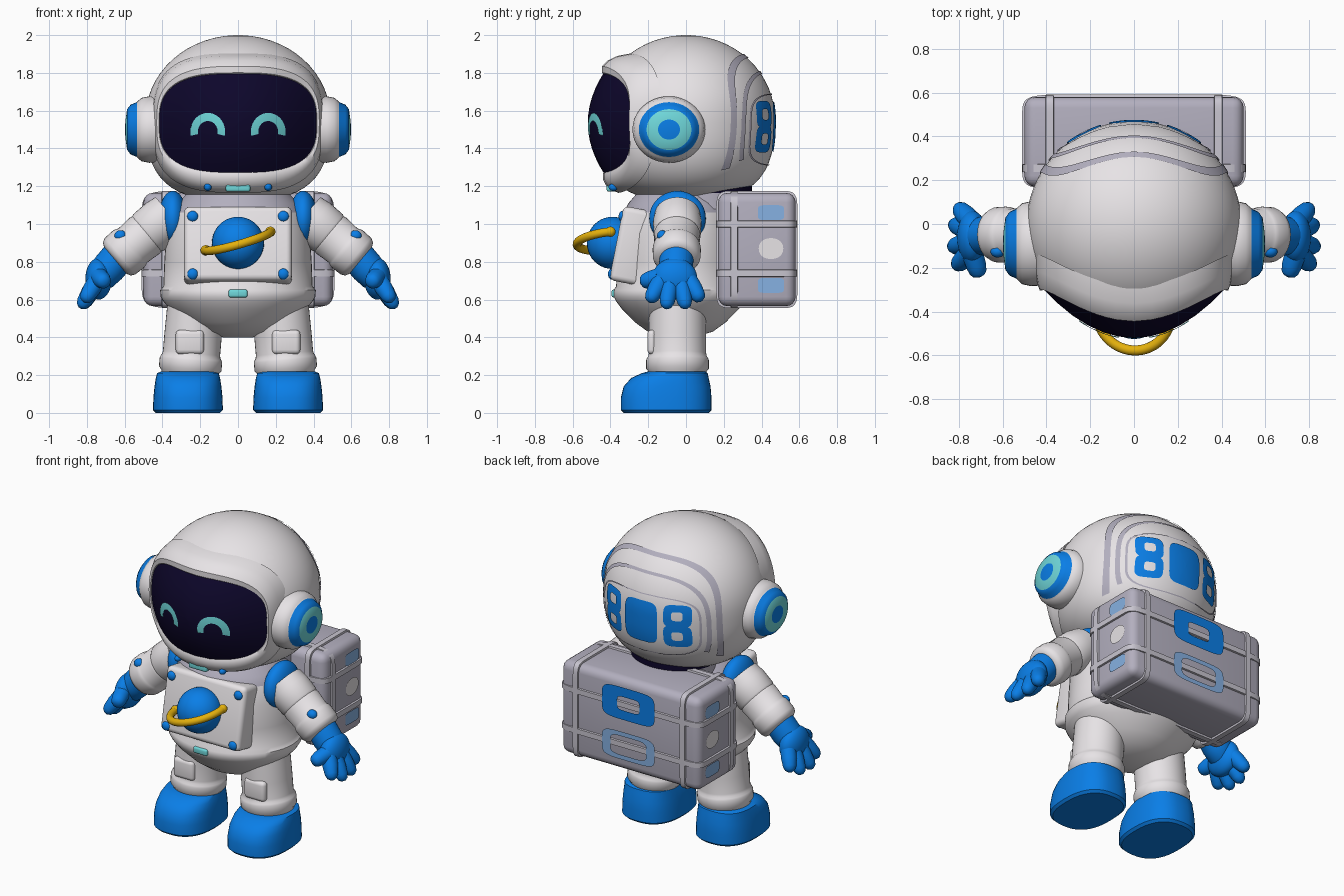
import bpy, bmesh
from math import sin, cos, radians, copysign, sqrt
from mathutils import Vector, Matrix

cube = bpy.data.objects.get("Cube")
if cube:
    bpy.data.objects.remove(cube, do_unlink=True)

COLOURS = {
    "white": (.82, .79, .81), "blue": (.003, .21, .8), "navy": (.004, .002, .024),
    "teal": (.16, .68, .7), "gold": (.78, .44, .004), "lavender": (.45, .43, .52),
    "strap_grey": (.58, .56, .63), "soft_blue": (.24, .44, .76),
}
MATS = {}
for key, rgb in COLOURS.items():
    m = MATS[key] = bpy.data.materials.new(key)
    m.use_nodes = True
    m.diffuse_color = (*rgb, 1)
    bsdf = m.node_tree.nodes["Principled BSDF"]
    bsdf.inputs["Base Color"].default_value = (*rgb, 1)
    bsdf.inputs["Roughness"].default_value = .6

X, Y, Z = Vector((1, 0, 0)), Vector((0, 1, 0)), Vector((0, 0, 1))
SIDES = (("left_", 1), ("right_", -1))


def finish(name, bm, colours, out=None):
    """Turn a bmesh into a smooth object; open sheets are made to face 'out'."""
    bmesh.ops.recalc_face_normals(bm, faces=bm.faces)
    if out and sum(f.normal.dot(out) * f.calc_area() for f in bm.faces) < 0:
        bmesh.ops.reverse_faces(bm, faces=bm.faces)
    me = bpy.data.meshes.new(name)
    bm.to_mesh(me)
    bm.free()
    for c in colours:
        me.materials.append(MATS[c])
    for p in me.polygons:
        p.use_smooth = True
    me.set_sharp_from_angle(angle=radians(42))
    ob = bpy.data.objects.new(name, me)
    bpy.context.collection.objects.link(ob)
    return ob


def ring(c, a, b, p=2, n=40, arc=(0, 360)):
    """Superellipse points around c with half axes a and b."""
    full = arc[1] - arc[0] == 360
    pts = []
    for i in range(n if full else n + 1):
        t = radians(arc[0] + (arc[1] - arc[0]) * i / n)
        u, v = (copysign(abs(k) ** (2 / p), k) for k in (cos(t), sin(t)))
        pts.append(Vector(c) + a * u + b * v)
    return pts


def loft(name, rings, colours, cap=True, closed=True, out=None):
    """Skin rings together; colours gives one colour or one per segment."""
    if isinstance(colours, str):
        colours = [colours] * (len(rings) - 1)
    slots = list(dict.fromkeys(colours))
    bm = bmesh.new()
    vs = [[bm.verts.new(p) for p in r] for r in rings]
    n = len(vs[0])
    for s, (lo, hi) in enumerate(zip(vs, vs[1:])):
        for i in range(n if closed else n - 1):
            j = (i + 1) % n
            bm.faces.new((lo[i], lo[j], hi[j], hi[i])).material_index = slots.index(colours[s])
    if cap:
        bm.faces.new(vs[0]).material_index = slots.index(colours[0])
        bm.faces.new(vs[-1]).material_index = slots.index(colours[-1])
    return finish(name, bm, slots, out)


def patch(name, colour, surf, cu, cv, hu, hv, out, p=5, inner=.001, arc=(0, 360)):
    """Thin painted plate laid on the surface surf(u, v)."""
    rings = []
    for k in range(7):
        s = inner + (1 - inner) * k / 6
        rings.append([surf(q.x, q.z) for q in ring((cu, 0, cv), X * hu * s, Z * hv * s, p, 56, arc)])
    return loft(name, rings, colour, False, arc[1] - arc[0] == 360, out)


def tube(name, start, end, steps, colours):
    """Round limb; steps are (fraction along, radius)."""
    start, end = Vector(start), Vector(end)
    a = (end - start).cross(Y).normalized()
    b = (end - start).cross(a).normalized()
    return loft(name, [ring(start.lerp(end, t), a * r, b * r) for t, r in steps], colours)


def ball(name, colour, c, radii):
    bm = bmesh.new()
    bmesh.ops.create_uvsphere(bm, u_segments=32, v_segments=20, radius=1,
                              matrix=Matrix.Translation(c) @ Matrix.Diagonal((*radii, 1)))
    return finish(name, bm, [colour])


def box(name, colour, c, size, bevel, tilt=0):
    bm = bmesh.new()
    bmesh.ops.create_cube(bm, size=1, matrix=Matrix.Diagonal((*size, 1)))
    bmesh.ops.bevel(bm, geom=bm.edges[:], offset=bevel, segments=4, profile=.5, affect='EDGES')
    bm.transform(Matrix.Translation(c) @ Matrix.Rotation(radians(tilt), 4, 'X'))
    return finish(name, bm, [colour])


# Helmet shell: domed above, fuller below
HELM_Z, HX, HY, HZ = 1.56, .49, .47, .44


def helm_width(h):
    p = 2 if h > 0 else 2.8
    return max(0, 1 - abs(h) ** p) ** (1 / p)


def helm_back(x, z, s=1.012):
    k = helm_width((z - HELM_Z) / HZ / s)
    return Vector((x, s * HY * sqrt(max(0, k * k - (x / HX / s) ** 2)), z))


levels = [sin(radians(a)) for a in range(-87, 88, 6)]
loft("helmet", [ring((0, 0, HELM_Z + HZ * h), X * HX * helm_width(h), Y * HY * helm_width(h), n=72)
                for h in levels], "white")

# Visor with raised rim, fuller at the chin, and smiling eyes
VZ, VX, VH = 1.535, .42, .27


def visor_at(x, z, lift=0):
    return Vector((x, -.52 + 1.3 * x * x + 1.2 * (z - VZ) ** 2 - lift, z))


patch("visor", "navy", visor_at, 0, VZ, VX, VH, -Y, p=2.9)
rim = []
for d, dy in ((-.02, .006), (-.004, -.012), (.03, -.012), (.06, .018), (.085, .07), (.1, .15)):
    edge = ring((0, 0, VZ), X * VX, Z * VH, 2.9, 72)
    wide = ring((0, 0, VZ), X * (VX + .35 * d), Z * (VH + d), 2.9, 72)
    rim.append([Vector((w.x, visor_at(e.x, e.z).y + dy * (1 - .5 * max(0, VZ - e.z) / VH), w.z))
                for e, w in zip(edge, wide)])
loft("visor_rim", rim, "white", cap=False, out=-Y)
for side, s in SIDES:
    patch(side + "eye", "teal", lambda u, v: visor_at(u, v, .006), s * .16, 1.488, .092, .1, -Y,
          p=2, inner=.57, arc=(-12, 192))

# Chin controls
box("chin_light", "teal", (0, -.395, 1.192), (.13, .05, .042), .012)
for side, s in SIDES:
    ball(side + "chin_button", "blue", (s * .16, -.385, 1.195), (.02, .025, .02))

# Helmet back markings
for name, hu, hv in (("outer", .43, .4), ("inner", .39, .31)):
    patch(name + "_helmet_seam", "lavender", helm_back, 0, 1.5, hu, hv, Y, p=2.8, inner=.95, arc=(-25, 205))
patch("back_panel_seam", "lavender", helm_back, 0, 1.5, .35, .19, Y, p=4, inner=.97)
patch("back_centre_light", "blue", helm_back, 0, 1.515, .115, .133, Y)
for side, s in SIDES:
    for name, z in (("upper", 1.58), ("lower", 1.45)):
        patch(f"{side}{name}_back_light", "blue", helm_back, s * .228, z, .077, .071, Y, p=4, inner=.4)

# Ear discs
EAR = ((.4, .172), (.47, .176), (.51, .168), (.53, .152), (.536, .145), (.568, .132), (.587, .108),
       (.595, .053), (.598, .02))
for side, s in SIDES:
    loft(side + "ear_disc", [ring((s * x, -.09, 1.5), Y * r * 1.1, Z * r) for x, r in EAR],
         ["white"] * 4 + ["blue"] * 2 + ["teal", "blue"])

# Torso with belt and collar
BODY = ((.4, .08), (.43, .2), (.48, .28), (.55, .36), (.59, .395), (.615, .41), (.65, .412), (.67, .395),
        (.8, .39), (.95, .38), (1.06, .35), (1.11, .32), (1.17, .26))
loft("torso", [ring((0, -.03, z), X * r, Y * r * .86, n=56) for z, r in BODY],
     ["white"] * 10 + ["lavender"] * 2)
loft("neck_seal", [ring((0, .12, z), X * .27, Y * .23) for z in (1.08, 1.165, 1.2)], ["lavender", "navy"])
box("belt_buckle", "teal", (0, -.379, .632), (.1, .03, .042), .012)

# Chest plate, bolts and planet badge
box("chest_plate", "white", (0, -.29, .885), (.57, .16, .4), .03, -11)
for side, s in SIDES:
    for name, y, z in (("upper", -.337, 1.04), ("lower", -.393, .735)):
        ball(f"{side}{name}_bolt", "blue", (s * .24, y, z), (.029, .02, .029))
ball("planet", "blue", (0, -.39, .9), (.138, .135, .138))
turn = Matrix.Rotation(radians(-16), 3, 'Y') @ Matrix.Rotation(radians(6), 3, 'X')
loops = []
for i in range(49):
    t = radians(180 + 180 * i / 48)
    d = Vector((cos(t), sin(t), 0))
    loops.append([Vector((0, -.4, .91)) + turn @ q for q in ring(d * .178, d * .023, Z * .023, n=14)])
loft("planet_ring", loops, "gold")
for side, s in SIDES:
    tip = Vector((0, -.4, .91)) + turn @ Vector((s * .178, 0, 0))
    ball(side + "ring_end", "gold", tip, (.027, .027, .027))

# Arms and gloved hands
FINGERS = (("index", -.195, .815, .59), ("middle", -.105, .835, .555), ("ring", 0, .83, .555),
           ("little", .08, .805, .595), ("thumb", -.24, .705, .69))
for side, s in SIDES:
    ball(side + "shoulder", "blue", (s * .345, -.045, 1.03), (.075, .15, .145))
    tube(side + "arm", (s * .36, -.045, 1.05), (s * .66, -.05, .8),
         ((0, .12), (.15, .128), (.38, .126), (.41, .12), (.44, .124), (.66, .118), (.69, .125),
          (.74, .128), (.88, .126), (.94, .115), (.97, .09)), "white")
    ball(side + "arm_button", "blue", (s * .622, -.125, .937), (.033, .028, .03))
    tube(side + "wrist", (s * .64, -.05, .82), (s * .75, -.06, .69),
         ((0, .09), (.4, .09), (.8, .08), (1, .055)), "blue")
    ball(side + "palm", "blue", (s * .738, -.06, .71), (.07, .12, .11))
    for name, y, x, z in FINGERS:
        root = (s * .735, -.06 + (y + .06) * .45, .72)
        tube(f"{side}{name}_finger", root, (s * x, y, z),
             ((0, .048), (.5, .046), (.8, .039), (.93, .029), (1, .012)), "blue")

# Legs, knee pads and boots
BOOT = ((0, .17, .225, -.105), (.015, .185, .24, -.105), (.08, .183, .24, -.105), (.14, .177, .23, -.1),
        (.185, .17, .205, -.085), (.21, .163, .175, -.06), (.22, .14, .15, -.05))
for side, s in SIDES:
    tube(side + "leg", (s * .225, -.045, .56), (s * .257, -.045, .19),
         ((0, .15), (.4, .152), (.66, .152), (.7, .155), (.73, .162), (.76, .166),
          (.88, .166), (.93, .152), (1, .145)), "white")
    box(side + "knee_pad", "white", (s * .255, -.18, .375), (.15, .05, .13), .024)
    loft(side + "boot", [ring((s * .265, y, z), X * a, Y * b, 2.5) for z, a, b, y in BOOT], "blue")

# Backpack with raised straps
PC, PH = Vector((0, .375, .865)), Vector((.5, .205, .3))
box("backpack", "lavender", PC, PH * 2, .05)


def strap(name, axis, at, a, b):
    c = PC.copy()
    c[axis] = at
    unit = (X, Y, Z)[axis]
    loft(name, [ring(c + unit * w, a * (1 + g / a.length), b * (1 + g / b.length), 10, 72)
                for w, g in ((-.022, -.01), (-.017, .011), (.017, .011), (.022, -.01))], "strap_grey")


for side, s in SIDES:
    strap(side + "pack_strap", 0, s * .385, Y * PH.y, Z * PH.z)
strap("upper_pack_strap", 2, 1.0, X * PH.x, Y * PH.y)
strap("lower_pack_strap", 2, .74, X * PH.x, Y * PH.y)
strap("front_pack_strap", 1, .255, X * PH.x, Z * PH.z)


# Backpack markings
def pack_back(u, v):
    return Vector((u, PC.y + PH.y + .013, v))


patch("pack_upper_badge", "blue", pack_back, 0, 1.01, .19, .105, Y, inner=.42)
patch("pack_lower_badge", "soft_blue", pack_back, 0, .735, .19, .09, Y, inner=.68)
for side, s in SIDES:
    def pack_side(u, v):
        return Vector((s * (PH.x + .006), u, v))
    patch(side + "pack_upper_label", "soft_blue", pack_side, .45, 1.06, .07, .04, X * s)
    patch(side + "pack_lower_label", "soft_blue", pack_side, .45, .675, .07, .04, X * s)
    patch(side + "pack_emblem", "white", pack_side, .45, .87, .065, .055, X * s, p=2.2)
